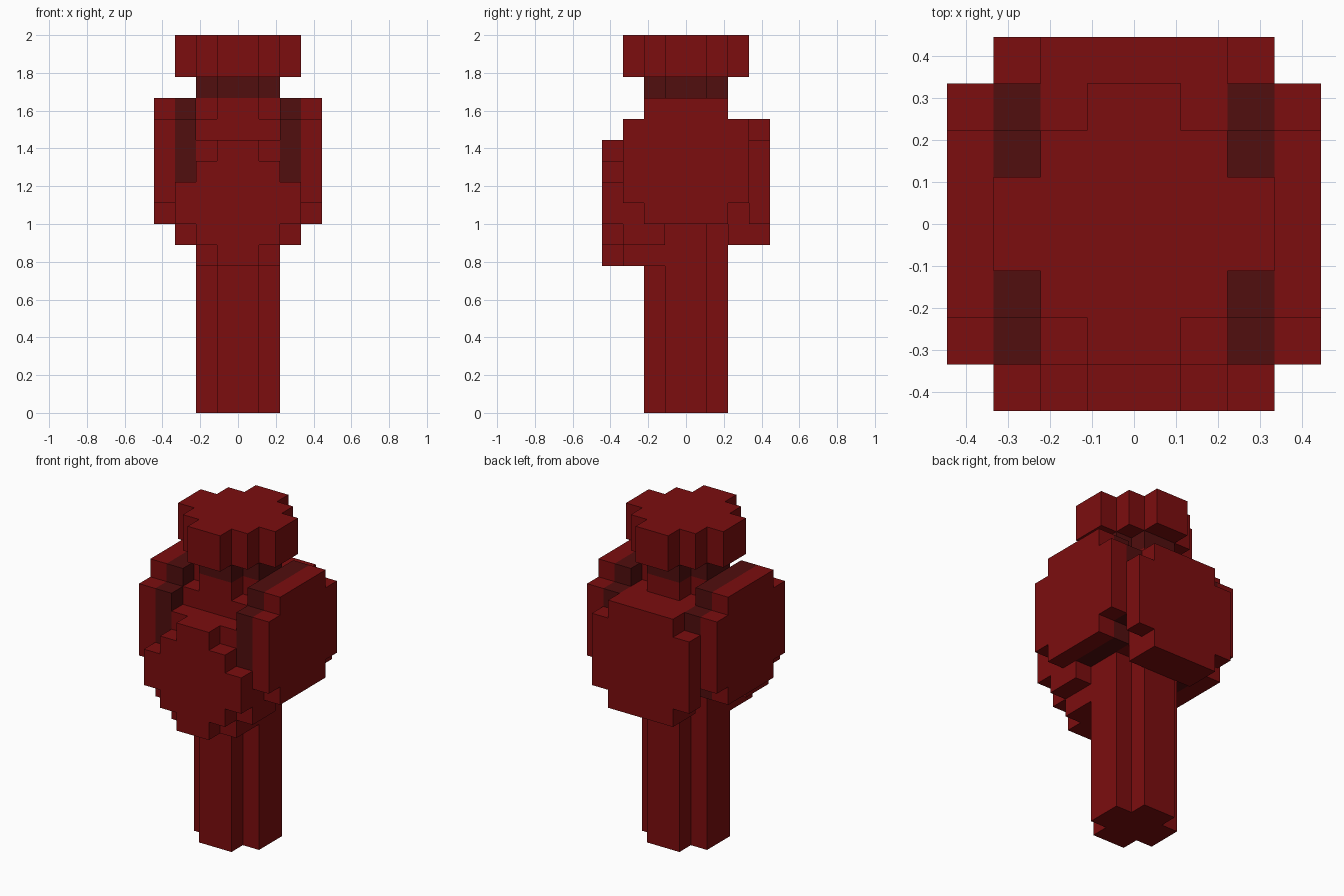
import bpy, bmesh

cube = bpy.data.objects.get("Cube")
if cube:
    bpy.data.objects.remove(cube, do_unlink=True)

U = 1 / 9  # block size


def material(name, rgb):
    m = bpy.data.materials.new(name)
    m.use_nodes = True
    col = (*rgb, 1)
    m.diffuse_color = col
    m.node_tree.nodes["Principled BSDF"].inputs["Base Color"].default_value = col
    return m


RED = material("deep red", (0.2, 0.004, 0.0045))
DARK = material("dark maroon", (0.082, 0.0044, 0.0044))


def slab(name, axis, a, b, rows, mat):
    """Symmetric stepped outline, rows of (half width, low, high), extruded from a to b."""
    right = []
    for w, lo, hi in rows:
        right += [(w, lo), (w, hi)]
    outline = right + [(-w, v) for w, v in reversed(right)]

    def place(u, v, t):
        p = {"x": (t, u, v), "y": (u, t, v), "z": (u, v, t)}[axis]
        return [c * U for c in p]

    bm = bmesh.new()
    base = bm.faces.new([bm.verts.new(place(u, v, a)) for u, v in outline])
    top = bmesh.ops.extrude_face_region(bm, geom=[base])["geom"]
    d = place(0, 0, b - a) if axis == "z" else None
    shift = {"x": (b - a, 0, 0), "y": (0, b - a, 0), "z": (0, 0, b - a)}[axis]
    bmesh.ops.translate(bm, vec=[c * U for c in shift],
                        verts=[g for g in top if isinstance(g, bmesh.types.BMVert)])
    bmesh.ops.recalc_face_normals(bm, faces=bm.faces)
    me = bpy.data.meshes.new(name)
    bm.to_mesh(me)
    bm.free()
    me.materials.append(mat)
    ob = bpy.data.objects.new(name, me)
    bpy.context.collection.objects.link(ob)
    return ob


# Central column: handle, core, shoulder, neck and cap
PLUS = [(1, -2, -1), (2, -1, 1), (1, 1, 2)]
CAP = [(1, -3, -2), (2, -2, -1), (3, -1, 1), (2, 1, 2), (1, 2, 3)]
slab("handle", "z", 0, 9, PLUS, RED)
slab("core", "z", 9, 14, [(2, -2, 2)], RED)
slab("shoulder", "z", 14, 15, PLUS, RED)
slab("neck", "z", 15, 16, PLUS, DARK)
slab("cap", "z", 16, 18, CAP, RED)

# Side plates with a dark layer behind each
SIDE = [(2, 9, 10), (3, 10, 14), (2, 14, 15)]
for side, s in (("left", 1), ("right", -1)):
    slab(side + "_plate", "x", 3 * s, 4 * s, SIDE, RED)
    slab(side + "_plate_backing", "x", 2 * s, 3 * s, SIDE, DARK)

# Front plate and its deeper backing
slab("front_plate", "y", -4, -3,
     [(1, 7, 8), (2, 8, 9), (3, 9, 11), (2, 11, 12), (1, 12, 13)], RED)
slab("front_plate_backing", "y", -3, -1,
     [(2, 7, 8), (3, 8, 11), (2, 11, 13)], RED)

# Back plate and its backing
slab("back_plate", "y", 3, 4, [(2, 8, 9), (3, 9, 13), (2, 13, 14)], RED)
slab("back_plate_backing", "y", 2, 3, [(2, 8, 14)], RED)
